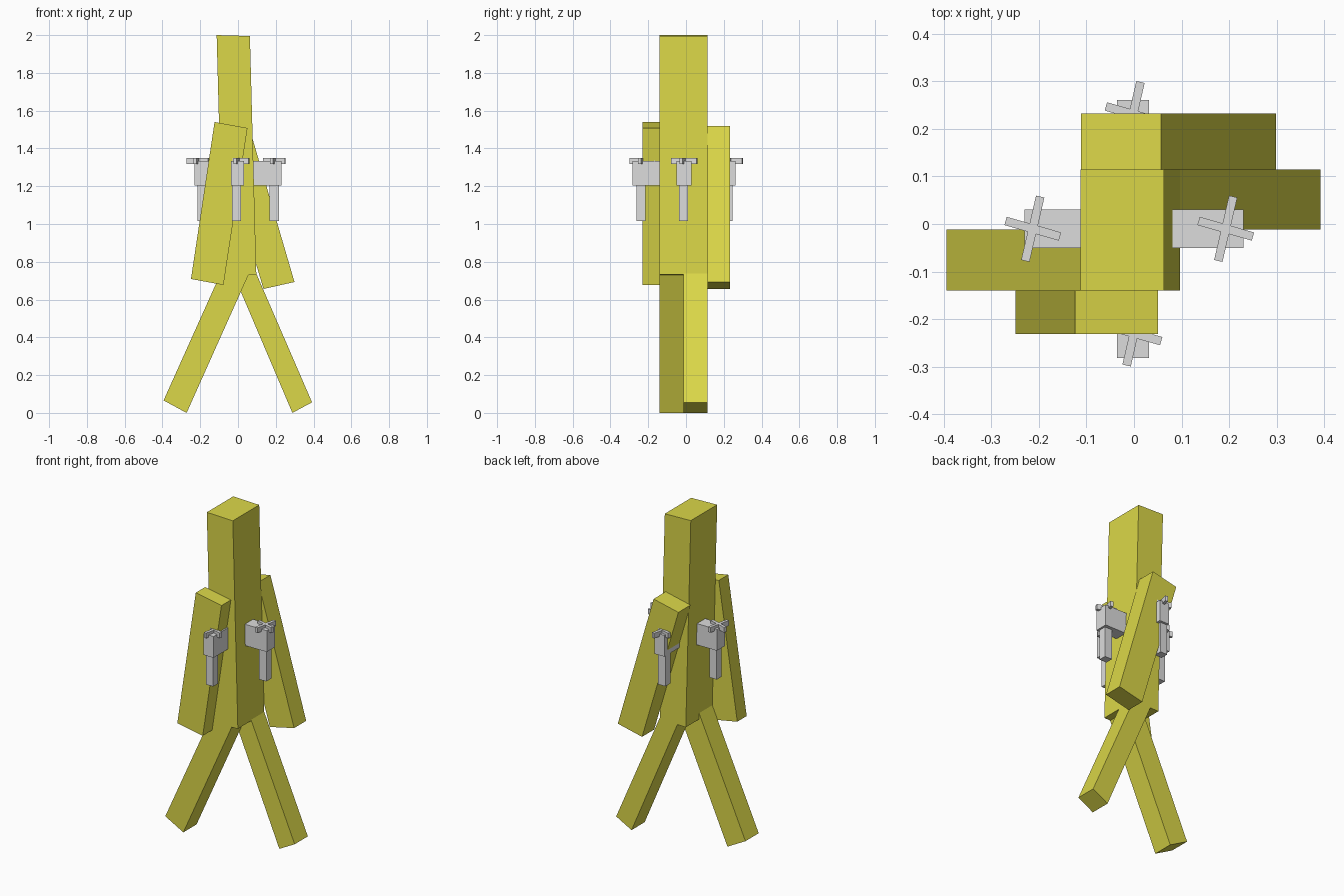
import bpy, bmesh, math
from mathutils import Matrix

if "Cube" in bpy.data.objects:
    bpy.data.objects.remove(bpy.data.objects["Cube"])


def material(name, rgb):
    m = bpy.data.materials.new(name)
    m.diffuse_color = (*rgb, 1)
    m.use_nodes = True
    m.node_tree.nodes["Principled BSDF"].inputs["Base Color"].default_value = m.diffuse_color
    return m


YELLOW = material("mustard yellow", (0.71, 0.68, 0.065))
GREY = material("light grey", (0.72, 0.72, 0.72))


def finish(name, bm, mat):
    bmesh.ops.recalc_face_normals(bm, faces=bm.faces)
    me = bpy.data.meshes.new(name)
    bm.to_mesh(me)
    bm.free()
    me.materials.append(mat)
    ob = bpy.data.objects.new(name, me)
    bpy.context.collection.objects.link(ob)
    return ob


def slab(name, profile, y0, y1):
    """Extrude an x/z outline from y0 to y1."""
    bm = bmesh.new()
    face = bm.faces.new([bm.verts.new((x, y0, z)) for x, z in profile])
    new = bmesh.ops.extrude_face_region(bm, geom=[face])["geom"]
    verts = [v for v in new if isinstance(v, bmesh.types.BMVert)]
    bmesh.ops.translate(bm, vec=(0, y1 - y0, 0), verts=verts)
    return finish(name, bm, YELLOW)


def add_box(bm, lo, hi, angle=0.0):
    size = [b - a for a, b in zip(lo, hi)]
    mid = [(a + b) / 2 for a, b in zip(lo, hi)]
    bmesh.ops.create_cube(bm, size=1, matrix=Matrix.Translation(mid)
                          @ Matrix.Rotation(angle, 4, 'Z')
                          @ Matrix.Diagonal((*size, 1)))


# Tall leaning body
slab("body", [(-0.113, 2.0), (0.063, 1.995), (0.097, 0.732), (-0.079, 0.727)],
     -0.14, 0.115)

# Swinging arms, front and back
slab("front_arm", [(-0.124, 1.54), (0.05, 1.508), (-0.077, 0.677), (-0.249, 0.709)],
     -0.231, -0.14)
slab("back_arm", [(-0.111, 1.483), (0.057, 1.52), (0.299, 0.693), (0.135, 0.656)],
     0.115, 0.232)

# Striding legs, side by side
slab("left_leg", [(-0.067, 0.794), (0.055, 0.73), (-0.272, 0.0), (-0.394, 0.066)],
     -0.14, -0.012)
slab("right_leg", [(-0.03, 0.747), (0.07, 0.80), (0.392, 0.056), (0.288, 0.0)],
     -0.012, 0.115)


# Bracket, hanging post and crossed blades, one on each side
def side_unit(side, bracket, post, centre):
    x0, x1, y0, y1 = bracket
    bm = bmesh.new()
    add_box(bm, (x0, y0, 1.203), (x1, y1, 1.333))
    finish(side + "_bracket", bm, GREY)
    x0, x1, y0, y1 = post
    bm = bmesh.new()
    add_box(bm, (x0, y0, 1.015), (x1, y1, 1.21))
    finish(side + "_post", bm, GREY)
    bm = bmesh.new()
    cx, cy = centre
    for length, degrees in ((0.139, 77), (0.119, -16)):
        add_box(bm, (cx - length / 2, cy - 0.009, 1.318),
                (cx + length / 2, cy + 0.009, 1.35), math.radians(degrees))
    finish(side + "_blades", bm, GREY)


side_unit("right", (0.08, 0.23, -0.05, 0.03), (0.168, 0.218, -0.038, 0.01), (0.193, -0.01))
side_unit("left", (-0.23, -0.08, -0.05, 0.03), (-0.215, -0.165, -0.038, 0.01), (-0.213, -0.01))
side_unit("front", (-0.036, 0.032, -0.282, -0.14), (-0.033, 0.015, -0.262, -0.215), (0.0, -0.23))
side_unit("back", (-0.036, 0.032, 0.11, 0.261), (-0.033, 0.015, 0.198, 0.247), (-0.002, 0.231))
